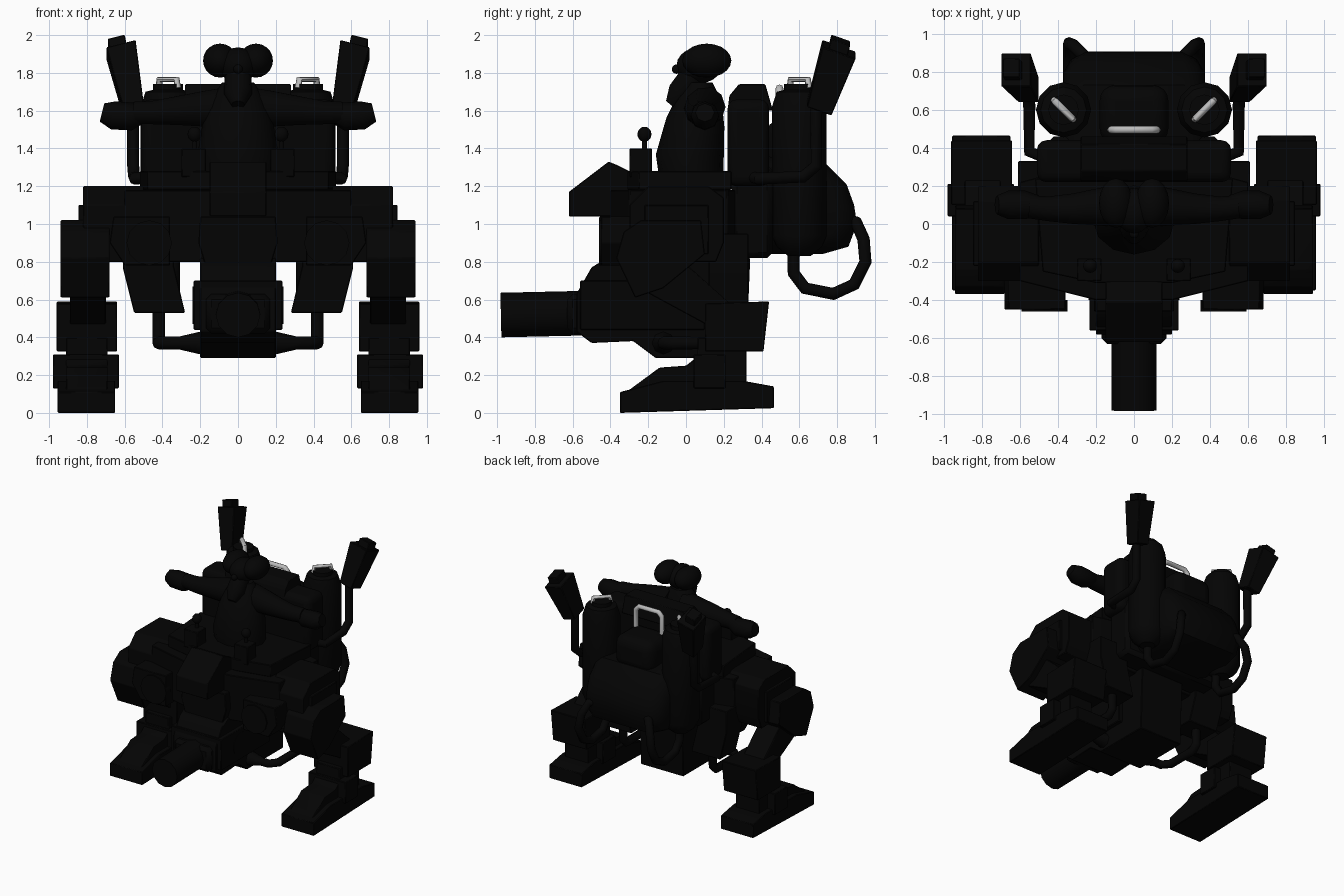
import bpy, bmesh, math


def material(name, v):
    m = bpy.data.materials.new(name)
    m.diffuse_color = (v, v, v, 1)
    return m


BLACK = material("soot_black", 0.0012)
STEEL = material("light_steel", 0.5)


def finish(ob, mat=BLACK, bevel=0.0, angle=35, segments=1):
    ob.data.materials.clear()
    ob.data.materials.append(mat)
    bpy.ops.object.select_all(action='DESELECT')
    ob.select_set(True)
    bpy.context.view_layer.objects.active = ob
    if bevel:
        b = ob.modifiers.new("bevel", 'BEVEL')
        b.width = bevel
        b.segments = segments
    bpy.ops.object.shade_smooth_by_angle(angle=math.radians(angle))
    return ob


def loft(name, rings, bevel=0.005, segments=1):
    """Join matching closed rings of points into a capped solid."""
    bm = bmesh.new()
    loops = [[bm.verts.new(p) for p in ring] for ring in rings]
    n = len(rings[0])
    bm.faces.new(loops[0])
    bm.faces.new(loops[-1][::-1])
    for lo, hi in zip(loops, loops[1:]):
        for i in range(n):
            bm.faces.new((lo[i], lo[(i + 1) % n], hi[(i + 1) % n], hi[i]))
    bmesh.ops.recalc_face_normals(bm, faces=bm.faces)
    me = bpy.data.meshes.new(name)
    bm.to_mesh(me)
    bm.free()
    ob = bpy.data.objects.new(name, me)
    bpy.context.collection.objects.link(ob)
    return finish(ob, BLACK, bevel, segments=segments)


def prism(name, pts, a, b, plane='yz', s=1, bevel=0.005, segments=1):
    """Extrude a profile: 'yz' along x, 'xz' along y, 'xy' along z."""
    def place(p, d):
        v = {'yz': (d, p[0], p[1]), 'xz': (p[0], d, p[1]), 'xy': (p[0], p[1], d)}[plane]
        return (v[0] * s, v[1], v[2])
    return loft(name, [[place(p, d) for p in pts] for d in (a, b)], bevel, segments)


def box(name, x, y, z, s=1, bevel=0.005, segments=1):
    return prism(name, [(y[0], z[0]), (y[1], z[0]), (y[1], z[1]), (y[0], z[1])],
                 x[0], x[1], 'yz', s, bevel, segments)


def tube(name, pts, r=0.03, s=1, res=2, mat=BLACK, scale_x=1, angle=50):
    """Sweep a circle through points (x, y, z[, radius])."""
    cu = bpy.data.curves.new(name, 'CURVE')
    cu.dimensions = '3D'
    cu.bevel_depth = 1
    cu.bevel_resolution = res
    cu.use_fill_caps = True
    sp = cu.splines.new('POLY')
    sp.points.add(len(pts) - 1)
    for q, p in zip(sp.points, pts):
        q.co = (p[0] * s, p[1], p[2], 1)
        q.radius = p[3] if len(p) > 3 else r
    ob = bpy.data.objects.new(name, cu)
    bpy.context.collection.objects.link(ob)
    ob.scale.x = scale_x
    bpy.ops.object.select_all(action='DESELECT')
    ob.select_set(True)
    bpy.context.view_layer.objects.active = ob
    bpy.ops.object.convert(target='MESH')
    return finish(bpy.context.object, mat, angle=angle)


def ball(name, loc, size):
    bpy.ops.mesh.primitive_uv_sphere_add(segments=16, ring_count=10, location=loc)
    ob = bpy.context.object
    ob.name = name
    ob.scale = size
    return finish(ob, BLACK, angle=60)


# --- hull ---
prism("lower_hull", [(-0.16, 0.29), (0.32, 0.29), (0.33, 0.58), (0.34, 0.82), (-0.42, 0.82),
                     (-0.5, 0.77), (-0.58, 0.63), (-0.58, 0.43), (-0.5, 0.37), (-0.28, 0.38)], -0.2, 0.2)
box("gun_housing", (-0.235, 0.235), (-0.56, 0.1), (0.44, 0.7))
tube("housing_roller", [(-0.16, -0.46, 0.71), (0.16, -0.46, 0.71)], 0.065, res=3)
prism("upper_hull", [(-0.6, -0.3), (-0.2, -0.4), (0.2, -0.4), (0.6, -0.3), (0.6, 0.22),
                     (0.45, 0.26), (-0.45, 0.26), (-0.6, 0.22)], 0.8, 1.18, 'xy')
prism("cockpit_rim", [(-0.48, -0.25), (-0.2, -0.31), (0.2, -0.31), (0.48, -0.25), (0.52, 0.24),
                      (-0.52, 0.24)], 1.18, 1.28, 'xy')
prism("nose_plate", [(-0.17, 0.77), (0.17, 0.77), (0.21, 0.9), (0.2, 1.04), (-0.2, 1.04),
                     (-0.21, 0.9)], -0.46, -0.3, 'xz')
prism("front_console", [(-0.62, 1.04), (-0.3, 1.04), (-0.3, 1.28), (-0.36, 1.31), (-0.41, 1.33),
                        (-0.62, 1.17)], -0.15, 0.15)
box("rear_hull", (-0.45, 0.45), (0.24, 0.46), (0.82, 1.3), bevel=0.03)
box("seat_back", (-0.51, 0.51), (0.22, 0.44), (1.2, 1.66), bevel=0.05, segments=3)
prism("seat_top", [(0.22, 1.6), (0.46, 1.6), (0.42, 1.74), (0.28, 1.74), (0.23, 1.68)], -0.28, 0.28)

# --- cannon ---
tube("cannon_barrel", [(0, -0.45, 0.53), (0, -0.98, 0.518)], 0.118, res=4, angle=40)
box("cannon_collar", (-0.17, 0.17), (-0.63, -0.5), (0.42, 0.63), bevel=0.03)

# --- boiler drum on the back, with rounded ends ---
DRUM = [(0.4, 0.84), (0.72, 0.84), (0.86, 0.88), (0.905, 1.0), (0.89, 1.1), (0.85, 1.21),
        (0.73, 1.33), (0.4, 1.36)]
loft("boiler", [[(x, 0.6 + (y - 0.6) * k, 1.08 + (z - 1.08) * k) for y, z in DRUM]
                for x, k in ((-0.37, 0.65), (-0.33, 0.87), (-0.26, 1), (0.26, 1), (0.33, 0.87), (0.37, 0.65))],
     bevel=0)
box("boiler_dome", (-0.18, 0.18), (0.42, 0.73), (1.28, 1.55), bevel=0.08, segments=4)
tube("boiler_handle", [(-0.12, 0.495, 1.46), (-0.12, 0.495, 1.69), (-0.09, 0.495, 1.72),
                       (0.09, 0.495, 1.72), (0.12, 0.495, 1.69), (0.12, 0.495, 1.46)], 0.02, mat=STEEL)

for s, side in ((1, "left"), (-1, "right")):
    # tanks with lifting handles
    tube(side + "_tank", [(0.37, 0.6, 0.83, 0.06), (0.37, 0.6, 0.88, 0.12), (0.37, 0.6, 0.94, 0.145),
                          (0.37, 0.6, 1.62, 0.145), (0.37, 0.6, 1.7, 0.12), (0.37, 0.6, 1.71, 0.08),
                          (0.37, 0.6, 1.74, 0.08)], s=s, res=4)
    tube(side + "_tank_handle", [(0.32, 0.55, 1.72), (0.325, 0.555, 1.765), (0.415, 0.645, 1.765),
                                 (0.42, 0.65, 1.72)], 0.018, s=s, mat=STEEL)

    # exhaust pipe, muffler and tip
    tube(side + "_exhaust_pipe", [(0.44, 0.34, 1.25), (0.55, 0.38, 1.24), (0.55, 0.62, 1.25),
                                  (0.555, 0.69, 1.31), (0.555, 0.69, 1.64)], 0.032, s=s)

    def slab(cx, cy, cz, hx, hy):
        return [((cx + dx) * s, cy + dy, cz - 0.25 * dx - 0.35 * dy)
                for dx, dy in ((-hx, -hy), (hx, -hy), (hx, hy), (-hx, hy))]
    loft(side + "_muffler", [slab(0.555, 0.705, 1.61, 0.055, 0.065), slab(0.62, 0.81, 1.925, 0.078, 0.088)])
    loft(side + "_muffler_tip", [slab(0.63, 0.8, 1.9, 0.045, 0.05), slab(0.645, 0.82, 1.975, 0.045, 0.05)])

    # hoses
    tube(side + "_rear_hose", [(0.2, 0.82, 1.02), (0.28, 0.9, 1.01), (0.32, 0.94, 0.92),
                               (0.34, 0.95, 0.8), (0.34, 0.89, 0.68), (0.34, 0.78, 0.63),
                               (0.34, 0.63, 0.66), (0.34, 0.57, 0.74), (0.34, 0.57, 0.88)], 0.033, s=s)
    tube(side + "_lower_pipe", [(0.15, -0.12, 0.37), (0.37, -0.12, 0.37), (0.42, -0.06, 0.37),
                                (0.42, 0.2, 0.37), (0.42, 0.24, 0.41), (0.42, 0.24, 0.6)], 0.034, s=s)
    tube(side + "_pipe_socket", [(0.33, -0.12, 0.37, 0.03), (0.2, -0.12, 0.37, 0.06)], s=s)
    tube(side + "_housing_disc", [(0.2, -0.3, 0.57), (0.24, -0.3, 0.57)], 0.1, s=s, res=4)

    # control lever
    box(side + "_lever_base", (0.17, 0.3), (-0.3, -0.18), (1.25, 1.4), s)
    tube(side + "_lever", [(0.23, -0.22, 1.3), (0.23, -0.22, 1.47)], 0.014, s=s)
    ball(side + "_lever_knob", (0.23 * s, -0.22, 1.475), (0.037, 0.037, 0.04))

    # tapered exhaust block under the hull
    prism(side + "_under_block", [(0.28, 0.53), (0.55, 0.53), (0.61, 0.77), (0.61, 0.95), (0.34, 0.95),
                                  (0.34, 0.78)], 0.12, 0.33, 'xz', s)

    # hip armour and joint
    prism(side + "_hip_plate", [(0.36, 0.78), (0.6, 0.78), (0.68, 0.9), (0.66, 1.04), (0.36, 1.04)],
          -0.45, -0.22, 'xz', s)
    tube(side + "_hip_disc", [(0.47, -0.4, 0.9), (0.47, -0.46, 0.9)], 0.12, s=s, res=4)
    prism(side + "_hip_box", [(-0.3, 0.8), (0.16, 0.8), (0.2, 0.9), (0.2, 1.14), (0.12, 1.2),
                              (-0.2, 1.2), (-0.3, 1.1)], 0.5, 0.82, 'yz', s)
    box(side + "_hip_cap", (0.6, 0.845), (-0.22, 0.12), (0.84, 1.1), s)

    # leg
    prism(side + "_knee", [(-0.27, 0.61), (-0.37, 0.82), (-0.33, 0.96), (-0.24, 1.02), (0.08, 1.02),
                           (0.1, 0.84), (-0.12, 0.66)], 0.68, 0.94, 'yz', s)
    prism(side + "_knee_inner", [(-0.3, 0.8), (-0.3, 0.96), (0.06, 1.0), (0.08, 0.8)],
          0.62, 0.7, 'yz', s)
    prism(side + "_shin", [(0.32, 0.5), (0.12, 0.46), (-0.25, 0.66), (-0.3, 0.8), (-0.1, 0.88)],
          0.7, 0.89, 'yz', s)
    prism(side + "_heel_block", [(0.1, 0.325), (0.41, 0.325), (0.44, 0.59), (0.1, 0.58)],
          0.64, 0.96, 'yz', s)
    box(side + "_ankle_post", (0.69, 0.91), (0.06, 0.32), (0.15, 0.4), s)
    box(side + "_ankle_pivot", (0.63, 0.98), (0.04, 0.21), (0.13, 0.31), s)
    prism(side + "_foot", [(-0.35, 0.0), (0.465, 0.025), (0.465, 0.14), (0.3, 0.17), (-0.12, 0.17),
                           (-0.35, 0.11)], 0.65, 0.955, 'yz', s)
    prism(side + "_foot_top", [(-0.33, 0.1), (0.32, 0.1), (0.32, 0.29), (0.05, 0.29), (0.0, 0.25),
                               (-0.14, 0.24)], 0.69, 0.91, 'yz', s)

    # rider shoulder, arm, fist and hair puff
    tube(side + "_arm", [(0.05, 0.1, 1.62, 0.11), (0.17, 0.09, 1.61, 0.1), (0.32, 0.08, 1.6, 0.08),
                         (0.45, 0.08, 1.59, 0.065), (0.55, 0.09, 1.59, 0.06)], s=s, res=3, angle=60)
    tube(side + "_fist", [(0.5, 0.1, 1.59, 0.05), (0.57, 0.1, 1.57, 0.075), (0.66, 0.1, 1.575, 0.075),
                          (0.72, 0.1, 1.59, 0.05)], s=s, res=2)
    ball(side + "_hair_puff", (0.095 * s, 0.11, 1.865), (0.09, 0.13, 0.09))

# --- rider body ---
tube("torso", [(0, 0.03, 1.24, 0.17), (0, 0.02, 1.36, 0.18), (0, 0.05, 1.54, 0.155),
               (0, 0.07, 1.66, 0.12), (0, 0.07, 1.75, 0.07)], res=4, scale_x=1.2, angle=60)
ball("head", (0, 0.07, 1.84), (0.1, 0.12, 0.095))
ball("nose", (0, -0.05, 1.82), (0.025, 0.025, 0.025))
tube("beard", [(0, 0.03, 1.78, 0.07), (0, -0.03, 1.69, 0.075), (0, -0.08, 1.63, 0.035)], res=3, angle=60)
